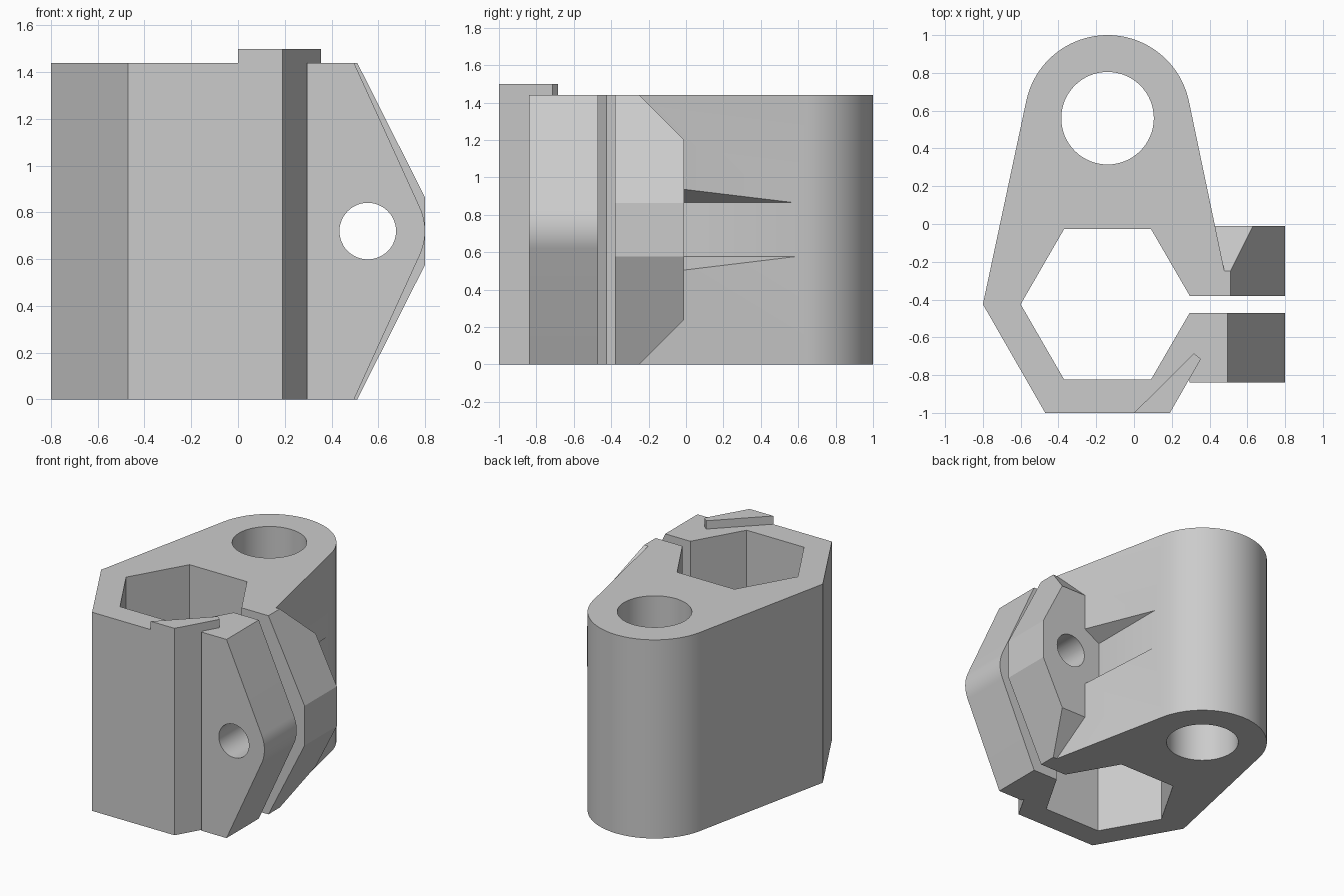
import bpy, bmesh
from math import sin, cos, radians, pi, sqrt
from mathutils import Vector

cube = bpy.data.objects.get("Cube")
if cube:
    bpy.data.objects.remove(cube, do_unlink=True)

grey = bpy.data.materials.new("plain grey")
grey.use_nodes = True
colour = (0.6, 0.6, 0.6, 1)
grey.diffuse_color = colour
grey.node_tree.nodes["Principled BSDF"].inputs["Base Color"].default_value = colour

TOP = 1.44
MID = TOP / 2
AXIS = -0.14            # centre line of body, bore and hex socket
BORE_Y, HEX_Y = 0.56, -0.425
BOLT_X = 0.555


def ring(cx, cy, r, n, start=0, sweep=360):
    """Points on a circle or, if sweep is less than 360, on an arc."""
    steps = n if sweep == 360 else n - 1
    angles = [radians(start + sweep * i / steps) for i in range(n)]
    return [(cx + r * cos(a), cy + r * sin(a)) for a in angles]


def prism(name, points, lo, hi, along="z", chamfers=()):
    """Extrude an (x, y) profile along z, or an (x, z) profile along y."""
    bm = bmesh.new()
    place = (lambda p: (p[0], p[1], lo)) if along == "z" else (lambda p: (p[0], lo, p[1]))
    face = bm.faces.new([bm.verts.new(place(p)) for p in points])
    grown = bmesh.ops.extrude_face_region(bm, geom=[face])
    step = Vector((0, 0, hi - lo)) if along == "z" else Vector((0, hi - lo, 0))
    bmesh.ops.translate(bm, vec=step, verts=[g for g in grown["geom"] if isinstance(g, bmesh.types.BMVert)])
    for co, normal in chamfers:
        geom = bm.verts[:] + bm.edges[:] + bm.faces[:]
        bmesh.ops.bisect_plane(bm, geom=geom, plane_co=co, plane_no=normal, clear_outer=True)
        bmesh.ops.holes_fill(bm, edges=[e for e in bm.edges if e.is_boundary])
    bmesh.ops.recalc_face_normals(bm, faces=bm.faces[:])
    mesh = bpy.data.meshes.new(name)
    bm.to_mesh(mesh)
    bm.free()
    mesh.materials.append(grey)
    obj = bpy.data.objects.new(name, mesh)
    bpy.context.collection.objects.link(obj)
    return obj


def combine(target, tool, operation):
    """Apply a boolean and remove the tool."""
    mod = target.modifiers.new("shape", "BOOLEAN")
    mod.operation, mod.solver, mod.object = operation, "EXACT", tool
    bpy.context.view_layer.objects.active = target
    bpy.ops.object.modifier_apply(modifier=mod.name)
    bpy.data.objects.remove(tool, do_unlink=True)


# Body: rounded back, tapered sides, split hexagonal socket in front
outline = ring(AXIS, BORE_Y, 0.44, 49, 11.6, 156.8)
outline += [(-0.8, HEX_Y), (-0.47, -1), (0.19, -1), (0.494, -0.47), (0.295, -0.47)]
outline += ring(AXIS, HEX_Y, 0.46, 6)[:0:-1]
outline += [(0.295, -0.38), (0.506, -0.38)]
body = prism("clamp_body", outline, 0, TOP)

# Vertical bore
combine(body, prism("bore_cutter", ring(AXIS, BORE_Y, 0.245, 64), -0.1, TOP + 0.1), "DIFFERENCE")

# Hexagonal clearance for the bolt, cut in the tapered side
hexagon = ring(BOLT_X, MID, 0.5 / sqrt(3), 6, 30)
combine(body, prism("bolt_clearance_cutter", hexagon, -0.01, 1.1, "y"), "DIFFERENCE")

# Back ear: flat tip, and chamfers at the top and bottom of its rear face
back_profile = [(0.295, 0), (0.51, 0), (0.8, MID - 0.144), (0.8, MID + 0.144), (0.51, TOP), (0.295, TOP)]
cuts = [((0, -0.25, TOP), (0, 1, 1)), ((0, -0.25, 0), (0, 1, -1))]
combine(body, prism("back_ear", back_profile, -0.38, -0.01, "y", cuts), "UNION")

# Front ear: rounded tip around the bolt hole
front_profile = [(0.295, 0), (0.496, 0)] + ring(BOLT_X, MID, 0.245, 13, -24.5, 49)
front_profile += [(0.496, TOP), (0.295, TOP)]
combine(body, prism("front_ear", front_profile, -0.84, -0.47, "y"), "UNION")

# Bolt hole through both ears
combine(body, prism("bolt_hole_cutter", ring(BOLT_X, MID, 0.121, 48), -0.95, 0.1, "y"), "DIFFERENCE")

# Raised pointer on the top face
pointer = prism("top_pointer", [(0, -1), (0.19, -1), (0.354, -0.715), (0.318, -0.685)], TOP, 1.5)

for obj in (body, pointer):
    bpy.ops.object.select_all(action="DESELECT")
    obj.select_set(True)
    bpy.context.view_layer.objects.active = obj
    bpy.ops.object.shade_smooth_by_angle(angle=radians(20))
